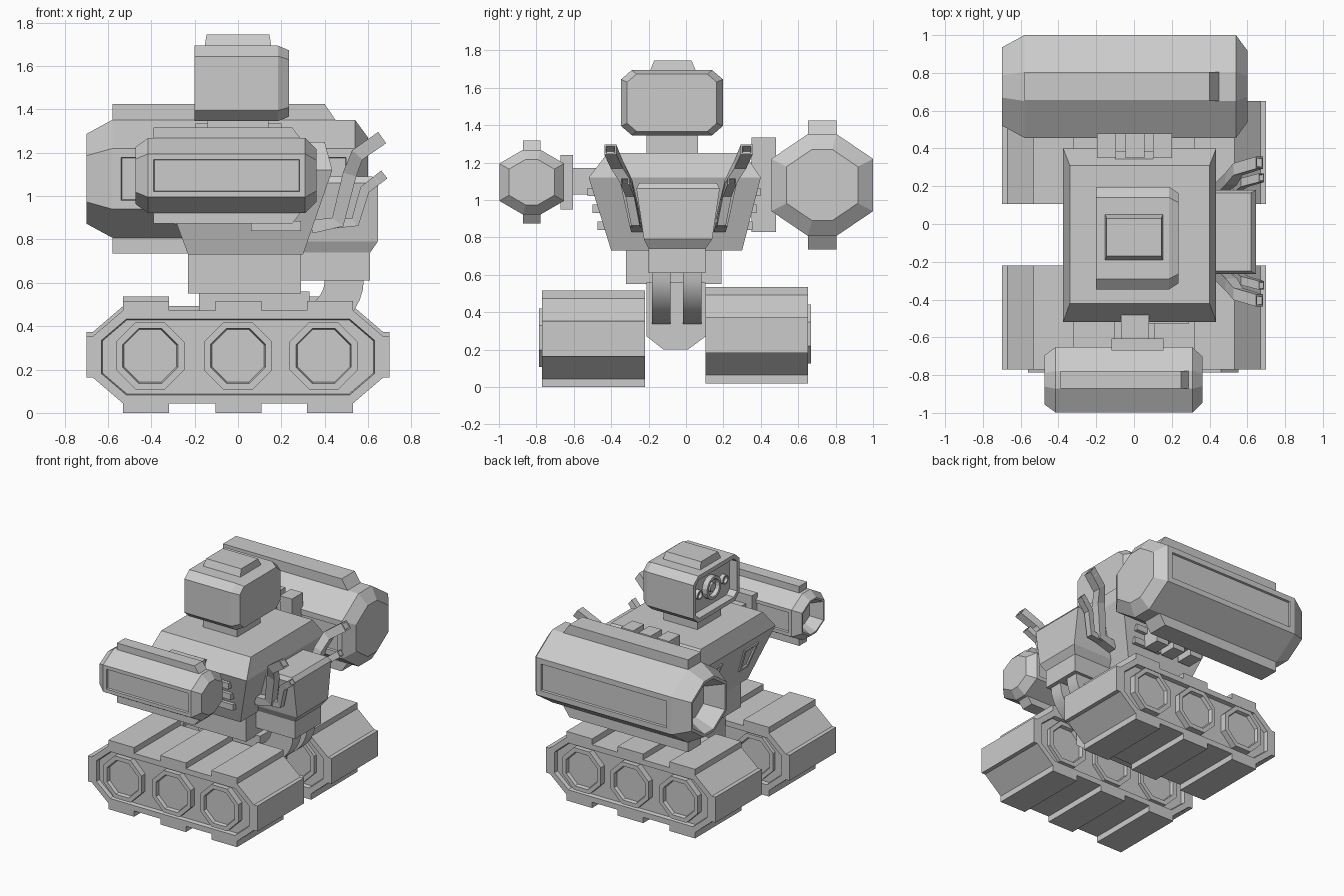
import bpy, bmesh, math
from mathutils import Vector

if "Cube" in bpy.data.objects:
    bpy.data.objects.remove(bpy.data.objects["Cube"])

grey = bpy.data.materials.new("plain_grey")
grey.use_nodes = True
grey.diffuse_color = (0.6, 0.6, 0.6, 1)
grey.node_tree.nodes["Principled BSDF"].inputs["Base Color"].default_value = (0.6, 0.6, 0.6, 1)


def loft(name, rings):
    """Closed solid through matching rings of points."""
    bm = bmesh.new()
    loops = [[bm.verts.new(p) for p in ring] for ring in rings]
    n = len(loops[0])
    for a, b in zip(loops, loops[1:]):
        for i in range(n):
            bm.faces.new((a[i], a[(i + 1) % n], b[(i + 1) % n], b[i]))
    bm.faces.new(loops[0])
    bm.faces.new(loops[-1])
    bmesh.ops.recalc_face_normals(bm, faces=bm.faces)
    mesh = bpy.data.meshes.new(name)
    bm.to_mesh(mesh)
    bm.free()
    ob = bpy.data.objects.new(name, mesh)
    bpy.context.collection.objects.link(ob)
    mesh.materials.append(grey)
    return ob


def rect(x0, x1, y0, y1, z):
    return [(x0, y0, z), (x1, y0, z), (x1, y1, z), (x0, y1, z)]


def box(name, x, y, z):
    return loft(name, [rect(*x, *y, z[0]), rect(*x, *y, z[1])])


def prism_y(name, outline, y0, y1):
    return loft(name, [[(x, y, z) for x, z in outline] for y in (y0, y1)])


def octagon(hu, hv, fu, fv):
    """Half sizes hu, hv and half lengths fu, fv of the flat sides."""
    return [(fu, hv), (hu, fv), (hu, -fv), (fu, -hv),
            (-fu, -hv), (-hu, -fv), (-hu, fv), (-fu, hv)]


def recess(ob, direction, *steps):
    """Inset the largest face looking in a direction, by (thickness, depth) steps."""
    bm = bmesh.new()
    bm.from_mesh(ob.data)
    d = Vector(direction)
    faces = [f for f in bm.faces if f.normal.dot(d) > 0.95]
    face = max(faces, key=lambda f: f.calc_area())
    for thickness, depth in steps:
        bmesh.ops.inset_region(bm, faces=[face], thickness=thickness,
                               depth=depth, use_even_offset=True)
    bm.to_mesh(ob.data)
    bm.free()


def disc(name, axis, centre, r, length, sides, *steps):
    """Round or faceted plug that ends at centre and points along axis."""
    a = Vector(axis)
    u = Vector((0, 0, 1))
    v = a.cross(u)
    c = Vector(centre)
    turn = [(i + 0.5) * math.tau / sides for i in range(sides)]
    ring = [r * (math.cos(t) * u + math.sin(t) * v) for t in turn]
    ob = loft(name, [[c - a * length + p for p in ring], [c + p for p in ring]])
    recess(ob, axis, *steps)


# Tracks with tread pads and wheels on both sides
def track(name, y0, y1, zc, outer):
    body = octagon(0.67, 0.215, 0.53, 0.095)
    ob = prism_y(name + "_track", [(x, z + zc) for x, z in body], y0, y1)
    for side, y in ((-1, y0), (1, y1)):
        recess(ob, (0, side, 0), (0.04, 0), (0.005, -0.03))
        out = 0.015 if side == outer else -0.005
        for x in (-0.405, 0, 0.395):
            disc(name + "_wheel", (0, side, 0), (x, y + side * out, zc + 0.005),
                 0.17, 0.08, 8, (0.03, 0), (0.006, -0.025))
    for x in (-0.425, 0.003, 0.425):
        for s in (-1, 1):
            z = sorted((zc + s * 0.2, zc + s * 0.258))
            box(name + "_tread_pad", (x - 0.106, x + 0.106), (y0, y1), z)
    for s in (-1, 1):
        box(name + "_end_pad", sorted((s * 0.65, s * 0.7)), (y0, y1), (zc - 0.095, zc + 0.095))


track("front", -0.77, -0.22, 0.258, -1)
track("rear", 0.105, 0.652, 0.278, 1)

# Hull between the tracks, and pelvis
loft("hull", [rect(-0.18, 0.33, -0.12, 0.01, 0.2), rect(-0.18, 0.33, -0.21, 0.105, 0.27),
              rect(-0.18, 0.33, -0.21, 0.105, 0.56)])
box("pelvis", (-0.23, 0.29), (-0.32, 0.19), (0.55, 0.74))

# Torso, flaring upward with a bevelled roof
torso = loft("torso", [rect(-0.23, 0.3, -0.4, 0.3, 0.73), rect(-0.375, 0.435, -0.52, 0.4, 1.12),
                       rect(-0.34, 0.4, -0.42, 0.31, 1.25)])


def torso_face_x(z):
    return -0.23 - (z - 0.73) * 0.372


# Slots in the chest: raised frames with an open middle
for y in (-0.26, 0.16):
    z0, z1 = 0.87, 1.06
    rings = []
    for off in (0.05, -0.012):
        rings.append([(torso_face_x(z) + off, y + dy, z)
                      for z, dy in ((z0, -0.05), (z0, 0.05), (z1, 0.08), (z1, -0.08))])
    slot = loft("chest_slot", rings)
    recess(slot, (-0.937, 0, -0.349), (0.02, 0), (0.005, -0.03))

# Cooling slats on both flanks
for z in (0.84, 0.93, 1.02):
    reach = (z - 0.73) * 0.3
    box("front_slat", (0.06, 0.29), (-0.44 - reach, -0.38), (z, z + 0.045))
    box("rear_slat", (0.06, 0.29), (0.28, 0.33 + reach * 0.8), (z, z + 0.045))

# Head: chamfered block, tapered at the back, with a sunken face
box("neck", (-0.14, 0.14), (-0.21, 0.065), (1.24, 1.36))
rings = []
for x, s in ((-0.2, 1), (0.185, 1), (0.235, 0.88)):
    shape = octagon(0.272, 0.174, 0.215, 0.125)
    rings.append([(x, -0.075 + u * s, 1.52 + v * s) for u, v in shape])
head = loft("head", rings)
recess(head, (-1, 0, 0), (0.03, 0), (0.004, -0.06))
disc("main_lens", (-1, 0, 0), (-0.18, -0.075, 1.52), 0.085, 0.06, 16, (0.02, 0), (0.005, -0.03),
     (0.025, 0), (0.003, 0.02))
for s in (-1, 1):
    disc("small_lens", (-1, 0, 0), (-0.17, -0.075 + s * 0.15, 1.52), 0.035, 0.05, 12,
         (0.01, 0), (0.003, -0.02))
loft("head_cap", [rect(-0.155, 0.155, -0.195, 0.055, 1.685),
                  rect(-0.145, 0.145, -0.17, 0.03, 1.745)])


# Arm cannons: eight-sided barrels with top and bottom rails
def cannon(name, yc, zc, xs, half, flats, rail, rail_x):
    rings = []
    for x, s in zip(xs, (0.76, 1, 1, 0.7)):
        rings.append([(x, yc + u * s, zc + v * s) for u, v in octagon(half, half, *flats)])
    barrel = loft(name + "_cannon", rings)
    for s in (-1, 1):
        recess(barrel, (0, s, 0), (half * 0.15, 0), (0.003, -0.015))
    recess(barrel, (-1, 0, 0), (half * 0.07, 0), (half * 0.22, -half * 0.5))
    x0, x1, slope = rail_x
    for s in (-1, 1):
        low, high = zc + s * (half - 0.03), zc + s * rail
        prism_y(name + "_cannon_rail", [(x0, low), (x0, high), (x1, high), (x1 + slope, low)],
                yc - flats[0], yc + flats[0])


cannon("front", -0.825, 1.095, (-0.473, -0.415, 0.31, 0.363), 0.173, (0.047, 0.1),
       0.222, (-0.39, 0.25, 0.06))
cannon("rear", 0.728, 1.08, (-0.7, -0.58, 0.54, 0.6), 0.272, (0.077, 0.14),
       0.345, (-0.58, 0.4, 0.07))

# Shoulder joints
box("front_shoulder", (-0.07, 0.08), (-0.64, -0.42), (1.03, 1.17))
box("front_flange", (-0.12, 0.155), (-0.67, -0.605), (0.95, 1.24))
box("rear_shoulder", (-0.1, 0.1), (0.3, 0.5), (0.95, 1.2))
for x in (-0.145, 0.005, 0.15):
    loft("rear_flange", [rect(x - 0.05, x + 0.05, 0.35, 0.48, z) for z in (0.83, 1.335)])
box("rear_flange_web", (-0.19, 0.2), (0.38, 0.48), (0.88, 1.28))

# Backpack with its lower block
loft("backpack", [rect(0.28, 0.61, -0.2, 0.105, 0.74), rect(0.29, 0.645, -0.225, 0.14, 0.79),
                  rect(0.38, 0.645, -0.265, 0.18, 1.06), rect(0.4, 0.62, -0.25, 0.165, 1.09)])
box("backpack_base", (0.28, 0.61), (-0.2, 0.105), (0.61, 0.75))

# Curved struts from the backpack down to the hull
arc = [i * math.pi / 2 / 10 for i in range(11)]
outer = [(0.2 + 0.38 * math.cos(t), 0.61 - 0.29 * math.sin(t)) for t in arc]
inner = [(0.2 + 0.2 * math.cos(t), 0.61 - 0.15 * math.sin(t)) for t in reversed(arc)]
for y in (-0.132, 0.034):
    strut = prism_y("strut", outer + inner, y - 0.049, y + 0.049)
    bpy.ops.object.select_all(action="DESELECT")
    strut.select_set(True)
    bpy.context.view_layer.objects.active = strut
    bpy.ops.object.shade_smooth_by_angle()


# Exhaust pipes: square tubes with hollow ends
def pipe(name, path, w, side):
    rings = []
    for i, p in enumerate(path):
        a, b = path[max(i - 1, 0)], path[min(i + 1, len(path) - 1)]
        along = Vector((b[0] - a[0], 0, b[2] - a[2])).normalized()
        across = Vector((-along.z, 0, along.x)) * w
        c = Vector((p[0], -0.04 + side * p[1], p[2]))
        dy = Vector((0, w, 0))
        rings.append([c + across + dy, c + across - dy, c - across - dy, c - across + dy])
    ob = loft(name, rings)
    end = Vector(path[-1]) - Vector(path[-2])
    recess(ob, Vector((end.x, 0, end.z)).normalized(), (w * 0.3, 0), (0.002, -0.05))


for s in (-1, 1):
    pipe("long_pipe", [(0.34, 0.22, 0.86), (0.46, 0.23, 0.88), (0.515, 0.28, 1.1),
                       (0.55, 0.33, 1.19), (0.665, 0.365, 1.27)], 0.032, s)
    pipe("short_pipe", [(0.4, 0.22, 0.87), (0.54, 0.23, 0.88), (0.585, 0.26, 1.03),
                        (0.675, 0.285, 1.1)], 0.023, s)
